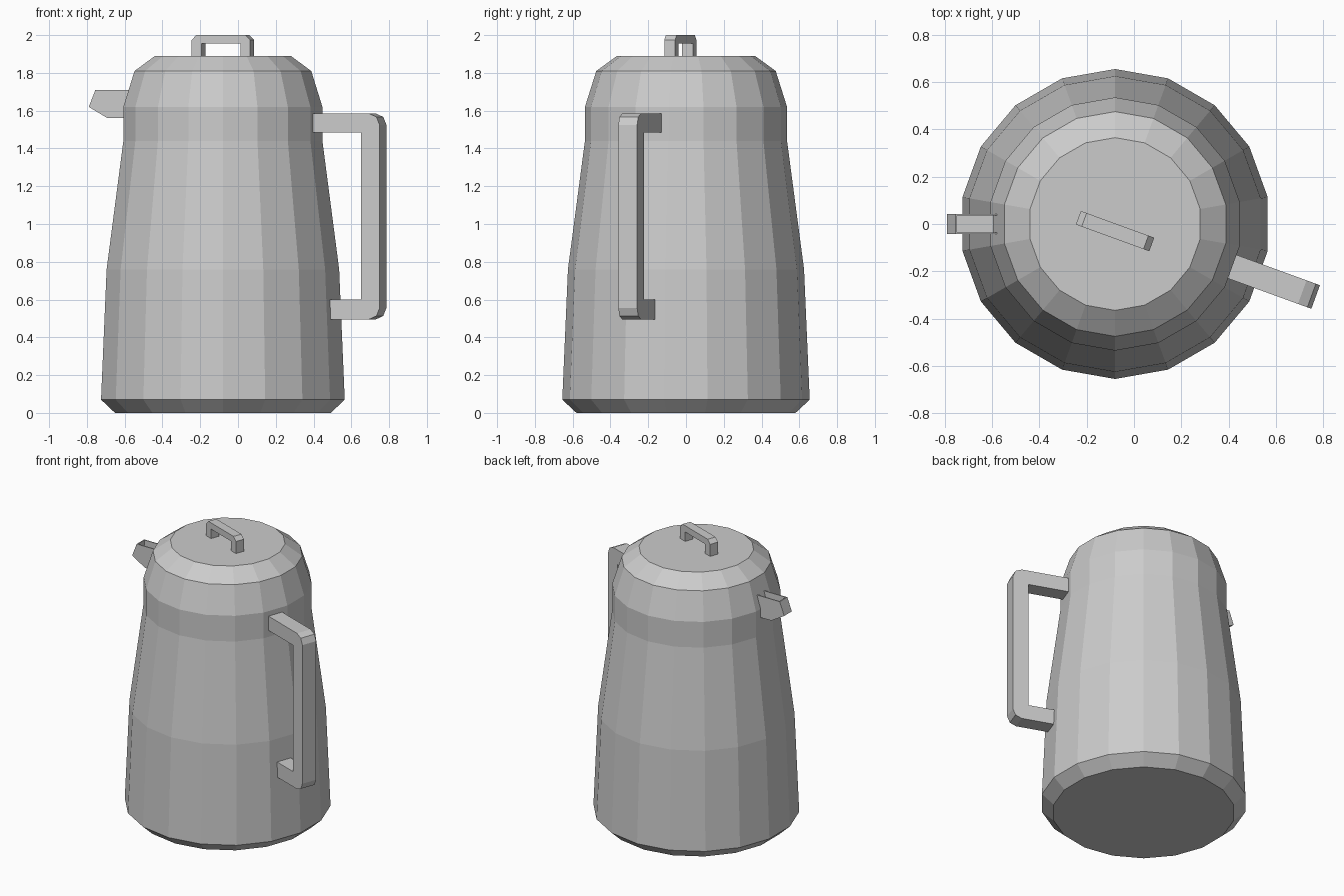
import bpy, bmesh, math
from mathutils import Matrix, Vector

cube = bpy.data.objects.get("Cube")
if cube:
    bpy.data.objects.remove(cube, do_unlink=True)

grey = bpy.data.materials.new("light_grey")
grey.use_nodes = True
colour = (0.6, 0.6, 0.6, 1)
grey.diffuse_color = colour
grey.node_tree.nodes["Principled BSDF"].inputs["Base Color"].default_value = colour

SIDES = 18
AXIS_X = -0.08
HANDLE_TURN = math.radians(-20)


def make_object(name, bm):
    bmesh.ops.recalc_face_normals(bm, faces=bm.faces)
    mesh = bpy.data.meshes.new(name)
    bm.to_mesh(mesh)
    bm.free()
    mesh.materials.append(grey)
    obj = bpy.data.objects.new(name, mesh)
    bpy.context.collection.objects.link(obj)
    return obj


def lathe(name, profile):
    """Flat-sided closed solid from (radius, height) rings."""
    bm = bmesh.new()
    rings = []
    for r, z in profile:
        angles = [math.pi / 2 + math.tau * i / SIDES for i in range(SIDES)]
        rings.append([bm.verts.new((AXIS_X + r * math.cos(a), r * math.sin(a), z))
                      for a in angles])
    for low, high in zip(rings, rings[1:]):
        for i in range(SIDES):
            j = (i + 1) % SIDES
            bm.faces.new((low[i], low[j], high[j], high[i]))
    bm.faces.new(rings[0])
    bm.faces.new(rings[-1])
    return make_object(name, bm)


def slab(outline, width):
    """Extrude an upright (x, z) outline to a centred slab."""
    bm = bmesh.new()
    face = bm.faces.new([bm.verts.new((x, -width / 2, z)) for x, z in outline])
    extruded = bmesh.ops.extrude_face_region(bm, geom=[face])
    moved = [g for g in extruded["geom"] if isinstance(g, bmesh.types.BMVert)]
    bmesh.ops.translate(bm, verts=moved, vec=(0, width, 0))
    bmesh.ops.recalc_face_normals(bm, faces=bm.faces)
    return bm


def place(bm, y=0):
    """Turn a slab to the handle direction and move it to the pot axis."""
    bm.transform(Matrix.Translation((AXIS_X, y, 0)) @ Matrix.Rotation(HANDLE_TURN, 4, "Z"))


# Pot body with foot chamfer and shoulder
lathe("pot_body", [(0.58, 0), (0.655, 0.07), (0.625, 0.76), (0.535, 1.44),
                   (0.535, 1.62), (0.475, 1.81), (0.365, 1.89)])

# Side handle with rounded outer corners
out, low, high, soft, step = 0.902, 0.495, 1.585, 0.06, 0.018
handle = slab([(0.60, low), (out - soft, low), (out - step, low + step), (out, low + soft),
               (out, high - soft), (out - step, high - step), (out - soft, high),
               (0.50, high), (0.50, high - 0.1), (out - 0.106, high - 0.1),
               (out - 0.106, low + 0.106), (0.60, low + 0.106)], 0.106)
place(handle)
make_object("side_handle", handle)

# Small grip on the lid
half, thick, top, foot, cut = 0.165, 0.055, 2.0, 1.87, 0.026
right = [(half - thick, top - 0.044), (half - thick, foot), (half, foot),
         (half, top - cut), (half - cut, top)]
grip = slab(right + [(-x, z) for x, z in reversed(right)], 0.061)
place(grip, -0.03)
make_object("lid_grip", grip)

# Spout with a hollow trough sunk in its top
spout = slab([(-0.54, 1.71), (-0.755, 1.71), (-0.79, 1.62),
              (-0.69, 1.56), (-0.54, 1.56)], 0.084)
top_face = max(spout.faces, key=lambda f: f.calc_center_median().z)
bmesh.ops.inset_region(spout, faces=[top_face], thickness=0.01)
sunk = bmesh.ops.extrude_face_region(spout, geom=[top_face])
floor = [g for g in sunk["geom"] if isinstance(g, bmesh.types.BMVert)]
bmesh.ops.delete(spout, geom=[top_face], context="FACES")
bmesh.ops.translate(spout, verts=floor, vec=Vector((0, 0, -0.05)))
make_object("spout", spout)
